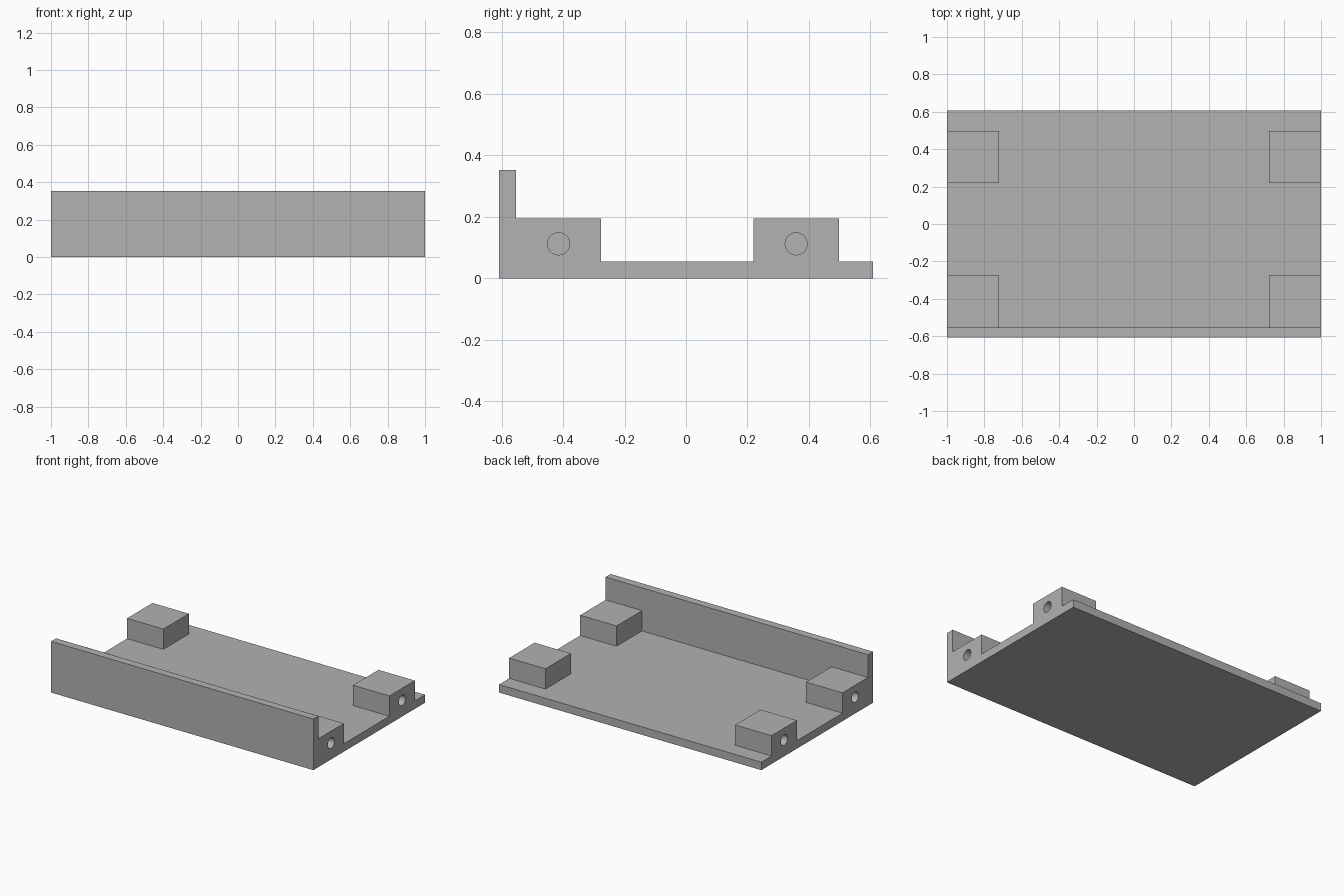
import bpy, bmesh, math
from mathutils import Matrix

cube = bpy.data.objects.get("Cube")
if cube:
    bpy.data.objects.remove(cube, do_unlink=True)

HALF_Y, PLATE, WALL_TOP = 0.608, 0.055, 0.352
BLOCK, BLOCK_TOP = 0.277, 0.195
WALL_IN = -HALF_Y + 0.055
BLOCK_STARTS = (WALL_IN, 0.22)
HOLE_R, HOLE_Z, HOLE_DEPTH = 0.036, 0.112, 0.2

grey = bpy.data.materials.new("plain grey")
grey.use_nodes = True
colour = (0.445, 0.445, 0.445, 1)
grey.diffuse_color = colour
grey.node_tree.nodes["Principled BSDF"].inputs["Base Color"].default_value = colour


def make_object(name, bm):
    bmesh.ops.recalc_face_normals(bm, faces=bm.faces[:])
    mesh = bpy.data.meshes.new(name)
    bm.to_mesh(mesh)
    bm.free()
    mesh.materials.append(grey)
    obj = bpy.data.objects.new(name, mesh)
    bpy.context.collection.objects.link(obj)
    return obj


def prism(name, profile, x0, x1):
    """Extrude a (y, z) profile along x."""
    bm = bmesh.new()
    face = bm.faces.new([bm.verts.new((x0, y, z)) for y, z in profile])
    new = bmesh.ops.extrude_face_region(bm, geom=[face])["geom"]
    verts = [v for v in new if isinstance(v, bmesh.types.BMVert)]
    bmesh.ops.translate(bm, vec=(x1 - x0, 0, 0), verts=verts)
    return make_object(name, bm)


def rod(name, x, y, z, radius, length):
    bm = bmesh.new()
    turn = Matrix.Translation((x, y, z)) @ Matrix.Rotation(math.pi / 2, 4, "Y")
    bmesh.ops.create_cone(bm, cap_ends=True, segments=32, radius1=radius,
                          radius2=radius, depth=length, matrix=turn)
    return make_object(name, bm)


def combine(target, other, operation):
    """Apply a boolean and remove the helper."""
    mod = target.modifiers.new("join", "BOOLEAN")
    mod.object, mod.operation, mod.solver = other, operation, "EXACT"
    graph = bpy.context.evaluated_depsgraph_get()
    result = bpy.data.meshes.new_from_object(target.evaluated_get(graph))
    target.modifiers.clear()
    target.data = result
    bpy.data.objects.remove(other, do_unlink=True)


# Base plate with upright front wall
tray = prism("tray", [(-HALF_Y, 0), (HALF_Y, 0), (HALF_Y, PLATE), (WALL_IN, PLATE),
                      (WALL_IN, WALL_TOP), (-HALF_Y, WALL_TOP)], -1, 1)

# Four corner blocks, each with a blind screw hole in its outer side
for side in (-1, 1):
    for y in BLOCK_STARTS:
        y1 = y + BLOCK
        block = prism("corner_block", [(y, 0), (y1, 0), (y1, BLOCK_TOP), (y, BLOCK_TOP)],
                      side, side * (1 - BLOCK))
        combine(tray, block, "UNION")
        hole = rod("hole_cutter", side, y + BLOCK / 2, HOLE_Z, HOLE_R, 2 * HOLE_DEPTH)
        combine(tray, hole, "DIFFERENCE")

bpy.ops.object.select_all(action="DESELECT")
tray.select_set(True)
bpy.context.view_layer.objects.active = tray
bpy.ops.object.shade_smooth_by_angle(angle=math.radians(30))
